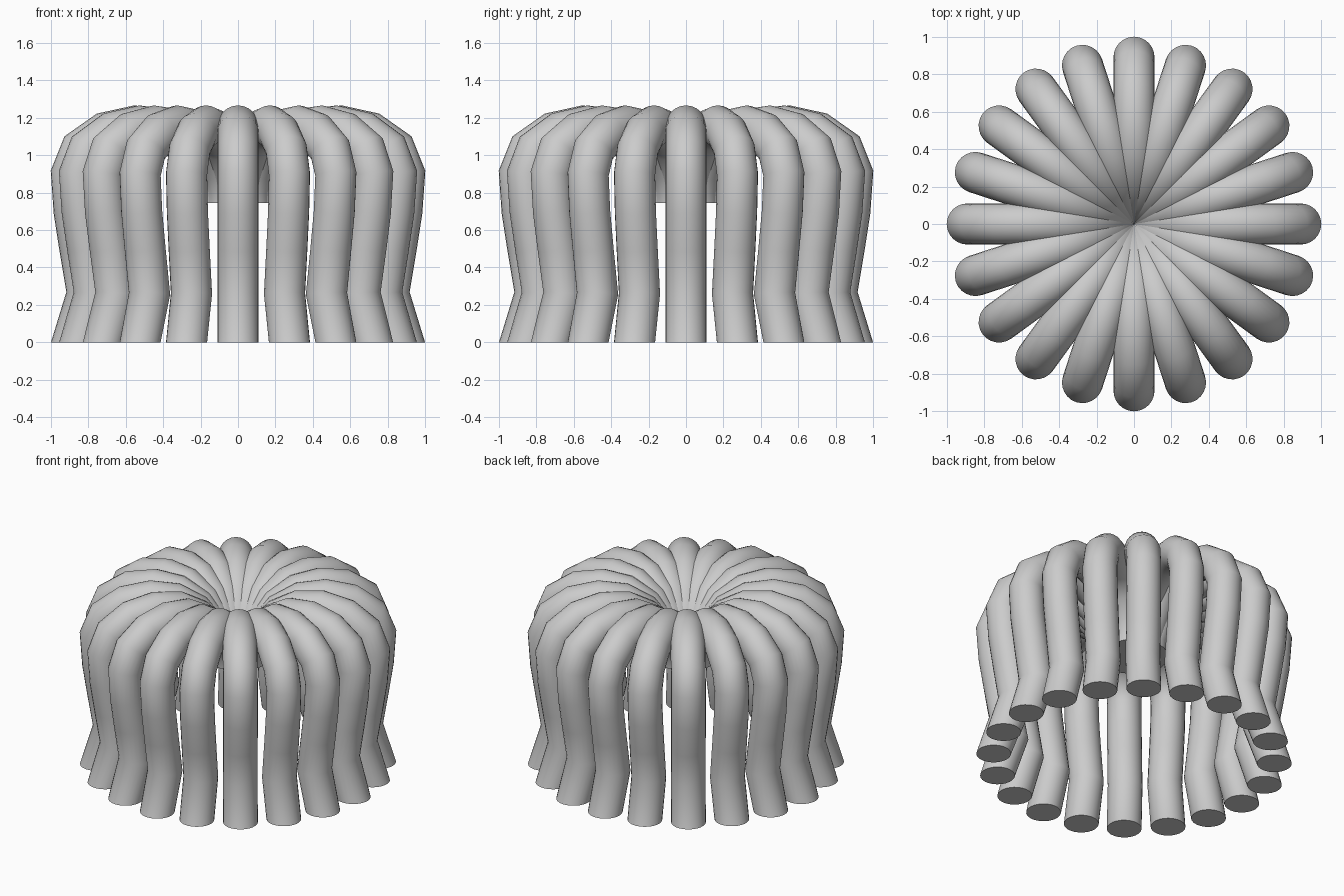
import bpy, bmesh
from math import sin, cos, pi
from mathutils import Vector

if "Cube" in bpy.data.objects:
    bpy.data.objects.remove(bpy.data.objects["Cube"])

TUBES, SIDES, R = 20, 24, 0.11

# centre line of one bent tube: (distance from axis, height)
path = [(0.89, 0), (0.805, 0.26), (0.845, 0.50), (0.876, 0.70), (0.89, 0.90),
        (0.838, 1.03), (0.71, 1.12), (0.55, 1.155), (0.40, 1.135),
        (0.27, 1.06), (0.17, 0.93), (0.12, 0.83), (0.11, 0.745)]
pts = [Vector(p) for p in path]


def tube_mesh():
    bm = bmesh.new()
    rings = []
    for i, p in enumerate(pts):
        # outward normal in the profile plane, mitred at bends; ends cut flat
        if i == 0:
            n, k = Vector((1, 0)), 1
        elif i == len(pts) - 1:
            n, k = Vector((-1, 0)), 1
        else:
            a, b = (p - pts[i - 1]).normalized(), (pts[i + 1] - p).normalized()
            t = (a + b).normalized()
            n, k = Vector((t.y, -t.x)), 1 / t.dot(a)
        ring = []
        for j in range(SIDES):
            ang = 2 * pi * j / SIDES
            q = p + n * (R * k * cos(ang))
            ring.append(bm.verts.new((q.x, R * sin(ang), q.y)))
        rings.append(ring)
    for r0, r1 in zip(rings, rings[1:]):
        for j in range(SIDES):
            m = (j + 1) % SIDES
            bm.faces.new((r0[j], r0[m], r1[m], r1[j]))
    bm.faces.new(rings[0])
    bm.faces.new(rings[-1])
    bmesh.ops.recalc_face_normals(bm, faces=bm.faces)
    me = bpy.data.meshes.new("bent_tube")
    bm.to_mesh(me)
    bm.free()
    return me


# ring of tubes meeting in the central funnel
mesh = tube_mesh()
for i in range(TUBES):
    ob = bpy.data.objects.new(f"bent_tube_{i + 1}", mesh)
    bpy.context.collection.objects.link(ob)
    ob.rotation_euler.z = 2 * pi * i / TUBES

# smooth sides, sharp end cuts
bpy.context.view_layer.objects.active = ob
ob.select_set(True)
bpy.ops.object.shade_smooth_by_angle(angle=0.7)
